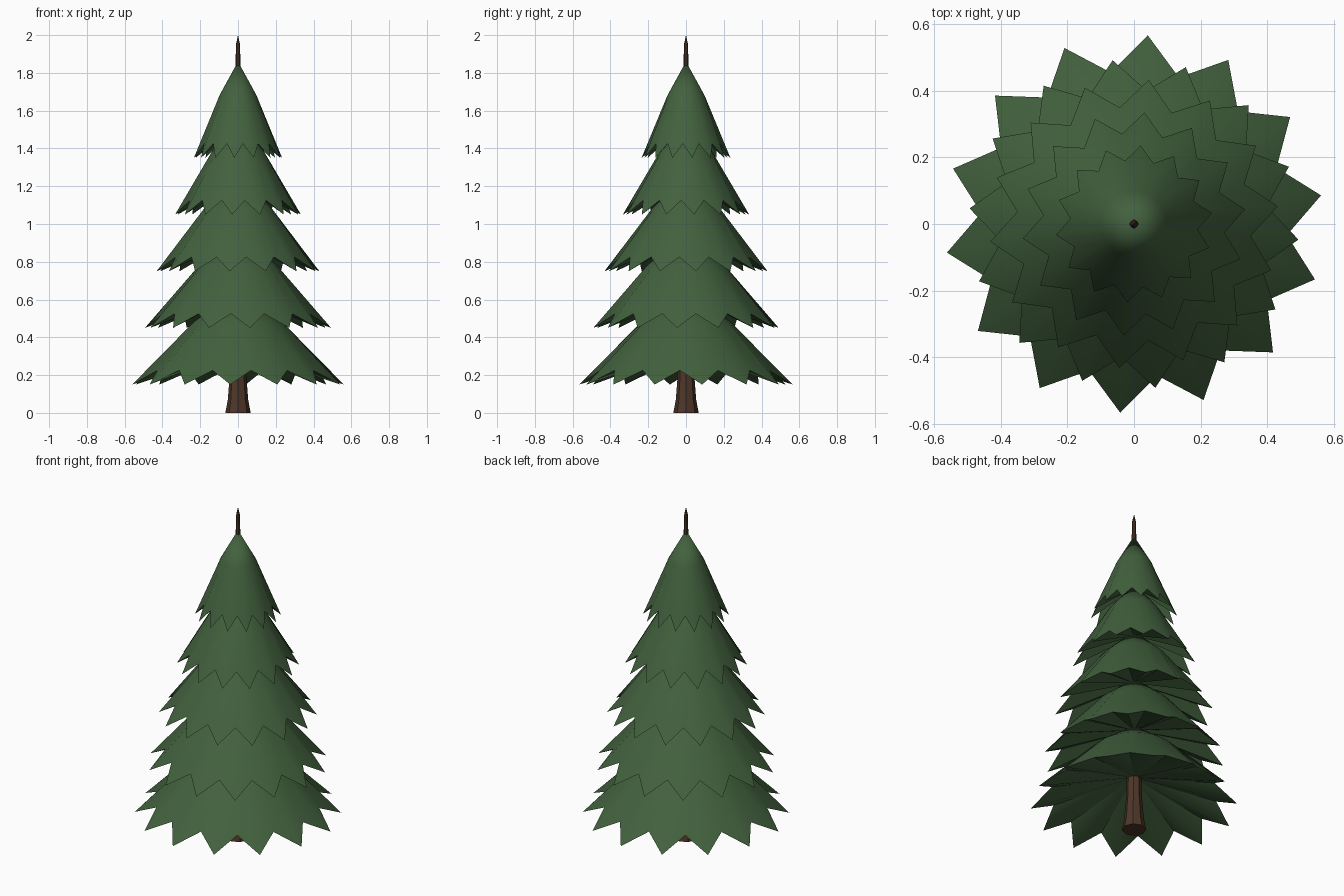
import bpy, bmesh, math

if "Cube" in bpy.data.objects:
    bpy.data.objects.remove(bpy.data.objects["Cube"])

TEETH = 14


def material(name, rgb):
    m = bpy.data.materials.new(name)
    m.diffuse_color = (*rgb, 1)
    m.use_nodes = True
    m.node_tree.nodes["Principled BSDF"].inputs["Base Color"].default_value = m.diffuse_color
    return m


def finish(bm, name, mat):
    bmesh.ops.recalc_face_normals(bm, faces=bm.faces)
    me = bpy.data.meshes.new(name)
    bm.to_mesh(me)
    bm.free()
    ob = bpy.data.objects.new(name, me)
    bpy.context.collection.objects.link(ob)
    me.materials.append(mat)
    bpy.ops.object.select_all(action='DESELECT')
    ob.select_set(True)
    bpy.context.view_layer.objects.active = ob
    bpy.ops.object.shade_smooth_by_angle(angle=math.radians(40))
    return ob


def bridge(bm, a, b):
    n = len(a)
    for i in range(n):
        j = (i + 1) % n
        bm.faces.new((a[i], a[j], b[j], b[i]))


def fan(bm, ring, tip):
    n = len(ring)
    for i in range(n):
        bm.faces.new((ring[i], ring[(i + 1) % n], tip))


def tier(name, radius, z, phase, mat):
    """Skirt of branches: zigzag rim, bulged cone above, hollowed underside."""
    bm = bmesh.new()
    n = TEETH * 2

    def ring(fn):
        out = []
        for i in range(n):
            a = math.radians(phase) + i * math.tau / n
            r, h = fn(i)
            out.append(bm.verts.new((r * math.cos(a), r * math.sin(a), z + h)))
        return out

    rim = ring(lambda i: (radius * 0.81, 0.075) if i % 2 else (radius, 0.0))
    mid = ring(lambda i: (radius * 0.42, 0.33))
    bridge(bm, rim, mid)
    fan(bm, mid, bm.verts.new((0, 0, z + 0.51)))
    fan(bm, rim, bm.verts.new((0, 0, z + 0.18)))
    return finish(bm, name, mat)


bark = material("bark", (0.075, 0.037, 0.022))
needles = material("needles", (0.055, 0.12, 0.048))

# Trunk with flared foot, running up to the pointed leader
bm = bmesh.new()
rings = []
for r, h in [(0.067, 0), (0.054, 0.07), (0.044, 0.2), (0.038, 0.4), (0.013, 1.84), (0.011, 1.95)]:
    rings.append([bm.verts.new((r * math.cos(k * math.tau / 8), r * math.sin(k * math.tau / 8), h))
                  for k in range(8)])
for a, b in zip(rings, rings[1:]):
    bridge(bm, a, b)
bm.faces.new(rings[0])
fan(bm, rings[-1], bm.verts.new((0, 0, 2.0)))
finish(bm, "trunk", bark)

# Five branch tiers, bottom to top
for k, (radius, phase) in enumerate([(0.567, 8.7), (0.495, 20.3), (0.434, 7), (0.336, 7.5), (0.236, 8)]):
    tier(f"branch_tier_{k + 1}", radius, 0.15 + 0.3 * k, phase, needles)
